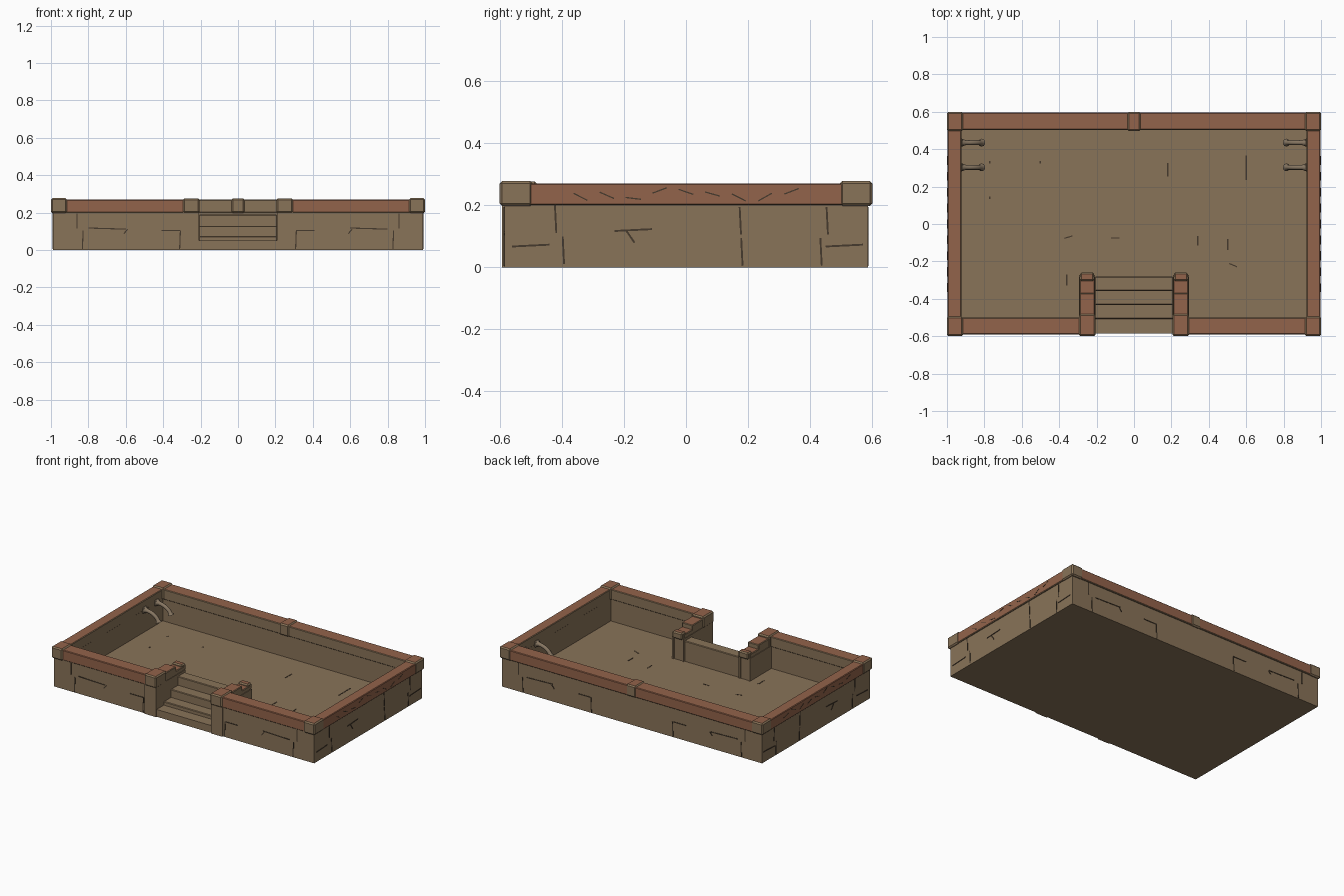
import bpy, bmesh, math, random
from mathutils import Matrix, Vector

old = bpy.data.objects.get("Cube")
if old:
    bpy.data.objects.remove(old)
random.seed(4)


def make_material(name, r, g, b):
    m = bpy.data.materials.new(name)
    m.use_nodes = True
    m.diffuse_color = (r, g, b, 1)
    m.node_tree.nodes["Principled BSDF"].inputs["Base Color"].default_value = (r, g, b, 1)
    return m


STONE = make_material("sandy stone", .25, .172, .098)
CLAY = make_material("terracotta", .29, .125, .069)
DARK = make_material("dark joint", .06, .042, .026)
METAL = make_material("spout grey brown", .24, .18, .12)


def finish(name, bm, mats, rule=None):
    bmesh.ops.recalc_face_normals(bm, faces=bm.faces)
    bm.normal_update()
    if rule:
        for f in bm.faces:
            f.material_index = int(rule(f))
    mesh = bpy.data.meshes.new(name)
    bm.to_mesh(mesh)
    bm.free()
    for m in mats:
        mesh.materials.append(m)
    obj = bpy.data.objects.new(name, mesh)
    bpy.context.collection.objects.link(obj)
    return obj


def box(name, x, y, z, mats=(STONE,), bevel=0, rule=None, panel=None):
    """Box from (low, high) ranges, with optional chamfer and a sunken panel on one side."""
    bm = bmesh.new()
    bmesh.ops.create_cube(bm, size=1)
    for v in bm.verts:
        v.co = [lo + (c + .5) * (hi - lo) for c, (lo, hi) in zip(v.co, (x, y, z))]
    if panel:
        bm.normal_update()
        side = [f for f in bm.faces if f.normal.dot(Vector(panel)) > .9]
        bmesh.ops.inset_region(bm, faces=side, thickness=.015, depth=0)
        bmesh.ops.inset_region(bm, faces=side, thickness=.004, depth=-.006)
    if bevel:
        bmesh.ops.bevel(bm, geom=list(bm.edges), offset=bevel, segments=1, affect='EDGES')
    return finish(name, bm, mats, rule)


def span(a, b):
    return (min(a, b), max(a, b))


def top_only(f):
    return f.normal.z > .9


def cap(name, x, y, top=.278):
    """Chamfered stone block with a terracotta top."""
    return box(name, x, y, (.198, top), (STONE, CLAY), .008, top_only)


# Floor and walls
IN_X, OUT_X = .925, .988
box("basin_floor", (-OUT_X, OUT_X), (-.585, .585), (0, .05))
box("back_wall", (-OUT_X, OUT_X), (.507, .586), (0, .21))
box("back_rim", (-.995, .995), (.503, .596), (.2, .27), (STONE, CLAY), .004,
    lambda f: f.normal.y > -.5 and f.normal.z > -.5)
cap("back_middle_block", (-.036, .036), (.496, .6), .277)

for s, side in ((1, "left"), (-1, "right")):
    box(side + "_wall", span(s * IN_X, s * OUT_X), (-.585, .585), (0, .21))
    box(side + "_rim", span(s * .923, s * .997), (-.56, .56), (.2, .27), (STONE, CLAY), .004,
        lambda f, s=s: f.normal.x * s > -.5 and f.normal.z > -.5)
    box(side + "_front_wall", span(s * .29, s * OUT_X), (-.585, -.505), (0, .21))
    box(side + "_front_rim", span(s * .28, s * .995), (-.59, -.5), (.2, .27), (STONE, CLAY), .004,
        lambda f: f.normal.y < .5 and f.normal.z > -.5)
    cap(side + "_back_corner_block", span(s * .915, s), (.496, .6))
    cap(side + "_front_corner_block", span(s * .915, s), (-.6, -.494))

    # Stepped cheek walls beside the stairs
    cheek = span(s * .208, s * .295)
    box(side + "_stair_cheek", cheek, (-.592, -.272), (0, .205), panel=(0, 1, 0))
    rail = span(s * .211, s * .291)
    cap(side + "_stair_front_cap", span(s * .205, s * .295), (-.598, -.48), .277)
    for part, y, top in (("upper", (-.49, -.37), .262), ("lower", (-.38, -.28), .232)):
        box(f"{side}_{part}_rail", rail, y, (.2, top), (STONE, CLAY), .004, top_only)
    cap(side + "_stair_inner_cap", span(s * .213, s * .289), (-.305, -.26), .245)

# Stairs climbing over the front edge
for i, top in enumerate((.025, .075, .13, .19)):
    front = -.582 + i * .075
    box(f"stair_step_{i + 1}", (-.21, .21), (front, -.282), (0, top), bevel=.004)


# Curved water spouts
def lathe_along(name, path, radii, sides=10):
    bm = bmesh.new()
    rings = []
    for i, p in enumerate(path):
        ahead = path[min(i + 1, len(path) - 1)] - path[max(i - 1, 0)]
        turn = ahead.to_track_quat('Z', 'Y').to_matrix()
        ring = []
        for k in range(sides):
            a = math.tau * k / sides
            ring.append(bm.verts.new(p + turn @ Vector((math.cos(a), math.sin(a), 0)) * radii[i]))
        rings.append(ring)
    for a, b in zip(rings, rings[1:]):
        for k in range(sides):
            n = (k + 1) % sides
            bm.faces.new((a[k], a[n], b[n], b[k]))
    bm.faces.new(rings[0])
    bm.faces.new(rings[-1])
    obj = finish(name, bm, (METAL,))
    for p in obj.data.polygons:
        p.use_smooth = len(p.vertices) == 4
    return obj


for s, side in ((1, "left"), (-1, "right")):
    for row, y in (("back", .435), ("front", .303)):
        path, radii = [], []
        for i in range(9):
            a = math.radians(80) * i / 8
            path.append(Vector((s * (.918 - .105 * math.sin(a)), y, .205 - .07 * (1 - math.cos(a)))))
            radii.append(.021 if i in (0, 8) else .013)
        lathe_along(f"{side}_{row}_spout", path, radii)
        box(f"{side}_{row}_spout_flange", span(s * .93, s * .914), (y - .021, y + .021),
            (.184, .226), (METAL,), .006)


# Stone joints, as thin strips on the outer walls
def strip(name, centre, size, tilt=0, axis='Y'):
    bm = bmesh.new()
    bmesh.ops.create_cube(bm, size=1)
    m = Matrix.Translation(centre) @ Matrix.Rotation(tilt, 4, axis) @ Matrix.Diagonal((*size, 1))
    bmesh.ops.transform(bm, matrix=m, verts=bm.verts)
    return finish(name, bm, (DARK,))


THIN, WIDE = .003, .006


def joint(wall, along, z, length, upright, tilt=0):
    run = (WIDE, length) if upright else (length, WIDE)
    if wall in ("front", "back"):
        y = -.586 if wall == "front" else .587
        strip(wall + "_joint", (along, y, z), (run[0], THIN, run[1]), tilt, 'Y')
    else:
        x = .989 if wall == "left" else -.989
        strip(wall + "_joint", (x, along, z), (THIN, run[0], run[1]), tilt, 'X')


for wall in ("front", "back"):
    for s in (1, -1):
        for along in (.31, .83):
            joint(wall, s * along, .055, .1, True, .04)
        joint(wall, s * .7, .115, .2, False, .03)
        joint(wall, s * .6, .1, .03, True, .7)
        joint(wall, s * .86, .155, .08, True)
        joint(wall, s * .36, .105, .1, False)
for wall in ("left", "right"):
    for along, z, upright in ((-.42, .155, True), (-.395, .055, True), (.175, .15, True),
                              (.18, .05, True), (.455, .15, True), (.435, .05, True),
                              (-.5, .07, False), (.51, .07, False), (-.17, .12, False)):
        joint(wall, along, z, .09 if upright else .12, upright, .05)
    joint(wall, -.18, .1, .05, True, .6)
    # Chips along the side rims
    x = .997 if wall == "left" else -.997
    for i in range(9):
        strip(wall + "_rim_chip", (x, -.34 + i * .085, random.uniform(.22, .25)),
              (THIN, .05, .004), random.uniform(-.6, .6), 'X')

# Scattered chips in the floor
for x, y, length in ((.18, .29, .07), (.6, .3, .13), (.34, -.09, .05), (.5, -.11, .06),
                     (-.77, .33, .015), (-.5, .33, .015), (-.77, .14, .015), (-.36, -.3, .06)):
    strip("floor_chip", (x, y, .05), (.008, length, THIN))
for x, y, tilt in ((-.35, -.07, .3), (-.1, -.075, 0), (.53, -.22, -.4)):
    strip("floor_chip", (x, y, .05), (.045, .006, THIN), tilt, 'Z')
